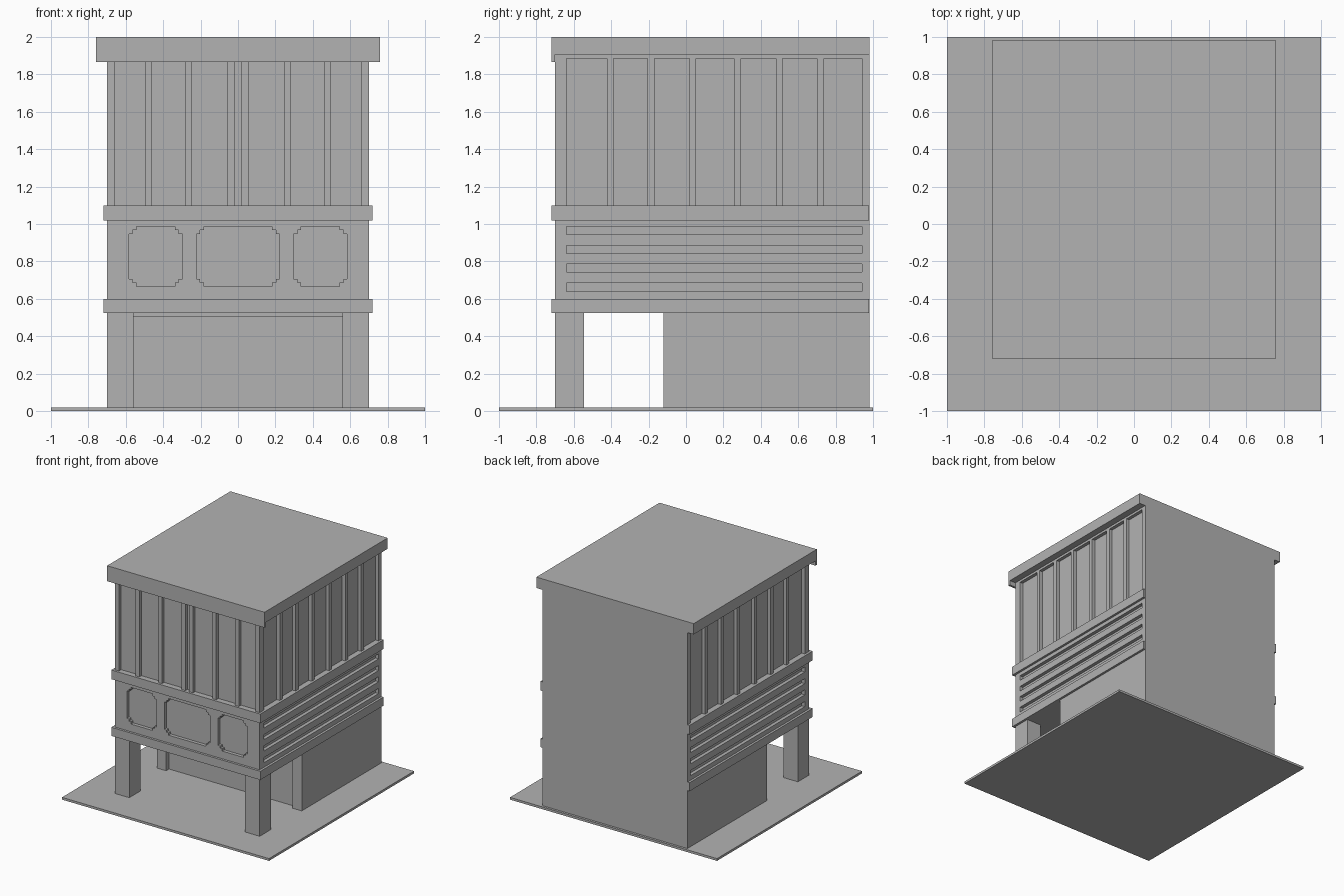
import bpy, bmesh

if "Cube" in bpy.data.objects:
    bpy.data.objects.remove(bpy.data.objects["Cube"])

# One flat colour for the whole building
grey = bpy.data.materials.new("stone grey")
grey.diffuse_color = (0.45, 0.45, 0.45, 1)
grey.use_nodes = True
grey.node_tree.nodes["Principled BSDF"].inputs["Base Color"].default_value = grey.diffuse_color


def add_prism(bm, outline, y0, y1):
    """Extrude an (x, z) outline from y0 to y1."""
    face = bm.faces.new([bm.verts.new((x, y0, z)) for x, z in outline])
    new = bmesh.ops.extrude_face_region(bm, geom=[face])["geom"]
    for v in new:
        if isinstance(v, bmesh.types.BMVert):
            v.co.y = y1


def add_box(bm, x0, x1, y0, y1, z0, z1):
    add_prism(bm, [(x0, z0), (x1, z0), (x1, z1), (x0, z1)], y0, y1)


def finish(name, bm):
    bmesh.ops.recalc_face_normals(bm, faces=bm.faces[:])
    mesh = bpy.data.meshes.new(name)
    bm.to_mesh(mesh)
    bm.free()
    mesh.materials.append(grey)
    obj = bpy.data.objects.new(name, mesh)
    bpy.context.collection.objects.link(obj)
    return obj


def box(name, *size):
    bm = bmesh.new()
    add_box(bm, *size)
    return finish(name, bm)


def carve(obj, bm):
    """Cut the given shapes out of obj and drop the cutter."""
    cutter = finish("cutter", bm)
    cutter.hide_render = True
    mod = obj.modifiers.new("recesses", "BOOLEAN")
    mod.operation = "DIFFERENCE"
    mod.solver = "EXACT"
    mod.object = cutter
    bpy.context.view_layer.objects.active = obj
    bpy.ops.object.modifier_apply(modifier=mod.name)
    bpy.data.objects.remove(cutter)


W, FRONT, BACK, DEPTH = 0.70, -0.70, 0.98, 0.03

# Pavement, front pillars, ground floor
box("pavement", -1, 1, -1, 1, 0, 0.02)
for side, s in (("left", -1), ("right", 1)):
    xs = sorted((s * 0.56, s * W))
    box(side + "_front_pillar", xs[0], xs[1], FRONT, -0.545, 0.01, 0.56)
ground_floor = box("ground_floor", -W, W, -0.12, BACK, 0.01, 0.56)
bm = bmesh.new()
add_box(bm, -0.61, 0.61, -0.2, -0.08, 0.015, 0.505)
carve(ground_floor, bm)

# Upper storeys with recessed panels
upper = box("upper_storeys", -W, W, FRONT, BACK, 0.56, 1.95)
bm = bmesh.new()

# Front window bays
half = [(0.055, 0.245), (0.28, 0.463), (0.498, 0.66)]
bays = half + [(-b, -a) for a, b in half] + [(-0.018, 0.018)]
for a, b in bays:
    add_box(bm, a, b, FRONT - 0.1, FRONT + DEPTH, 1.09, 1.885)

# Front panels with stepped corners
step = 0.02
for cx, hw in ((-0.44, 0.143), (0, 0.222), (0.44, 0.143)):
    hz, cz = 0.16, 0.827
    corner = [(hw, hz - 2 * step), (hw - step, hz - 2 * step),
              (hw - step, hz - step), (hw - 2 * step, hz - step),
              (hw - 2 * step, hz)]
    top = corner + [(-x, z) for x, z in reversed(corner)]
    loop = top + [(x, -z) for x, z in reversed(top)]
    add_prism(bm, [(cx + x, cz + z) for x, z in loop],
              FRONT - 0.1, FRONT + DEPTH)

# Side window bays and horizontal grooves
side_bays = [(-0.64, -0.423), (-0.387, -0.205), (-0.168, 0.018),
             (0.053, 0.257), (0.293, 0.481), (0.517, 0.70), (0.737, 0.94)]
grooves = [(0.64, 0.685), (0.743, 0.787), (0.841, 0.885), (0.943, 0.987)]
for s in (-1, 1):
    x0, x1 = sorted((s * (W - DEPTH), s * (W + 0.1)))
    for a, b in side_bays:
        add_box(bm, x0, x1, a, b, 1.09, 1.885)
    for a, b in grooves:
        add_box(bm, x0, x1, -0.64, 0.94, a, b)
carve(upper, bm)

# Ledges around each floor
box("lower_ledge", -0.72, 0.72, -0.72, BACK - 0.001, 0.525, 0.60)
box("middle_ledge", -0.72, 0.72, -0.72, BACK - 0.001, 1.02, 1.10)

# Roof slab with a deeper front lip (L-shaped side profile)
box("roof_slab", -0.76, 0.76, -0.70, BACK, 1.905, 2.0)
box("roof_front_lip", -0.76, 0.76, -0.72, -0.70, 1.865, 2.0)
